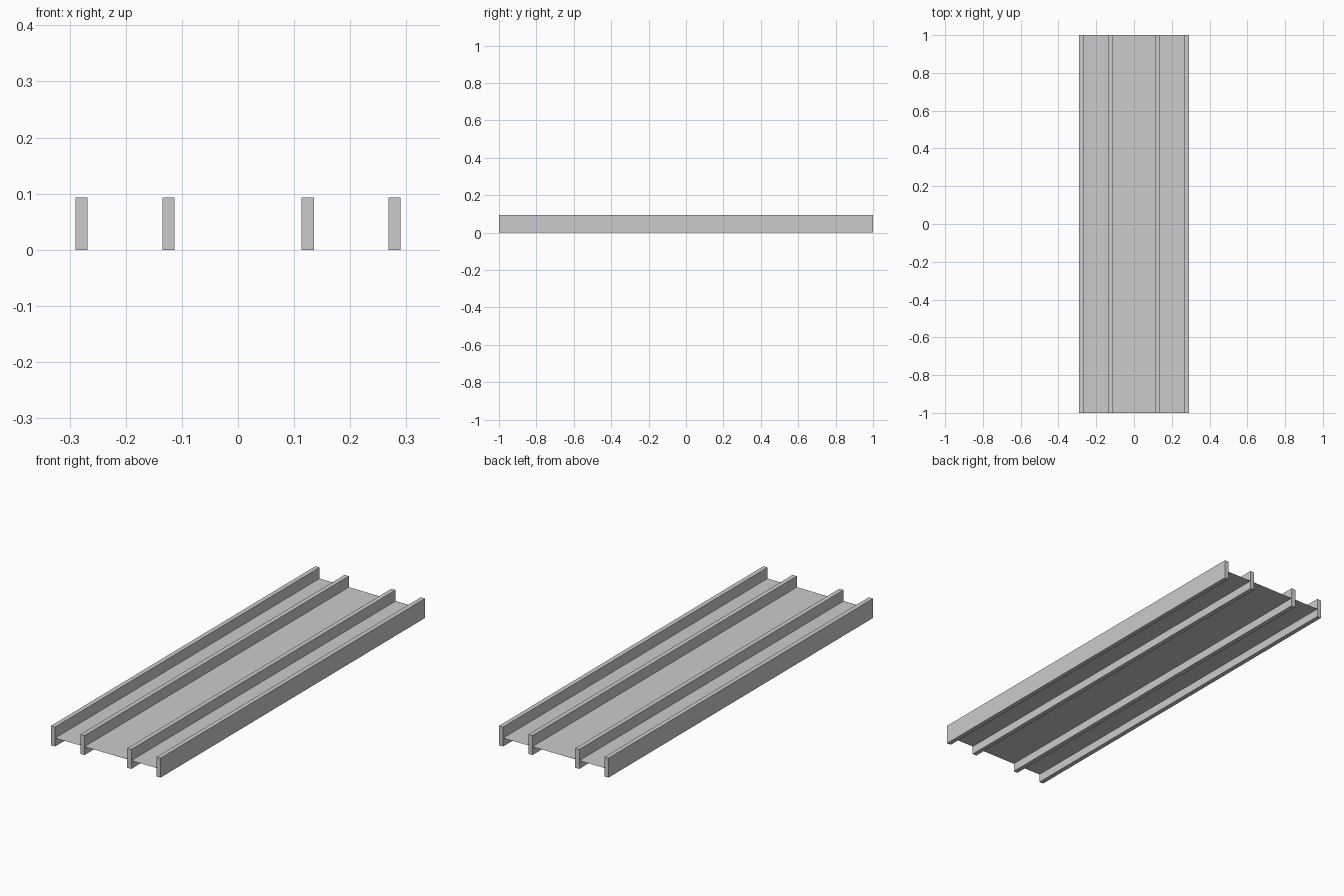
import bpy
import bmesh

if "Cube" in bpy.data.objects:
    bpy.data.objects.remove(bpy.data.objects["Cube"])

LENGTH = 2.0
HEIGHT = 0.093
WIDTH = 0.022
DECK_Z = 0.04


def add_object(name, bm):
    mesh = bpy.data.meshes.new(name)
    bm.to_mesh(mesh)
    bm.free()
    obj = bpy.data.objects.new(name, mesh)
    bpy.context.collection.objects.link(obj)
    return obj


def rail(name, x):
    bm = bmesh.new()
    bmesh.ops.create_cube(bm, size=1)
    bmesh.ops.scale(bm, vec=(WIDTH, LENGTH, HEIGHT), verts=bm.verts)
    bmesh.ops.translate(bm, vec=(x, 0, HEIGHT / 2), verts=bm.verts)
    return add_object(name, bm)


# Four long rails, mirrored in pairs
for side, sign in (("left", -1), ("right", 1)):
    rail(f"outer_rail_{side}", sign * 0.279)
    rail(f"inner_rail_{side}", sign * 0.124)

# Paper-thin deck running between the outer rails
bm = bmesh.new()
bmesh.ops.create_grid(bm, x_segments=1, y_segments=1, size=0.5)
bmesh.ops.scale(bm, vec=(0.558, LENGTH, 1), verts=bm.verts)
bmesh.ops.translate(bm, vec=(0, 0, DECK_Z), verts=bm.verts)
add_object("deck", bm)
